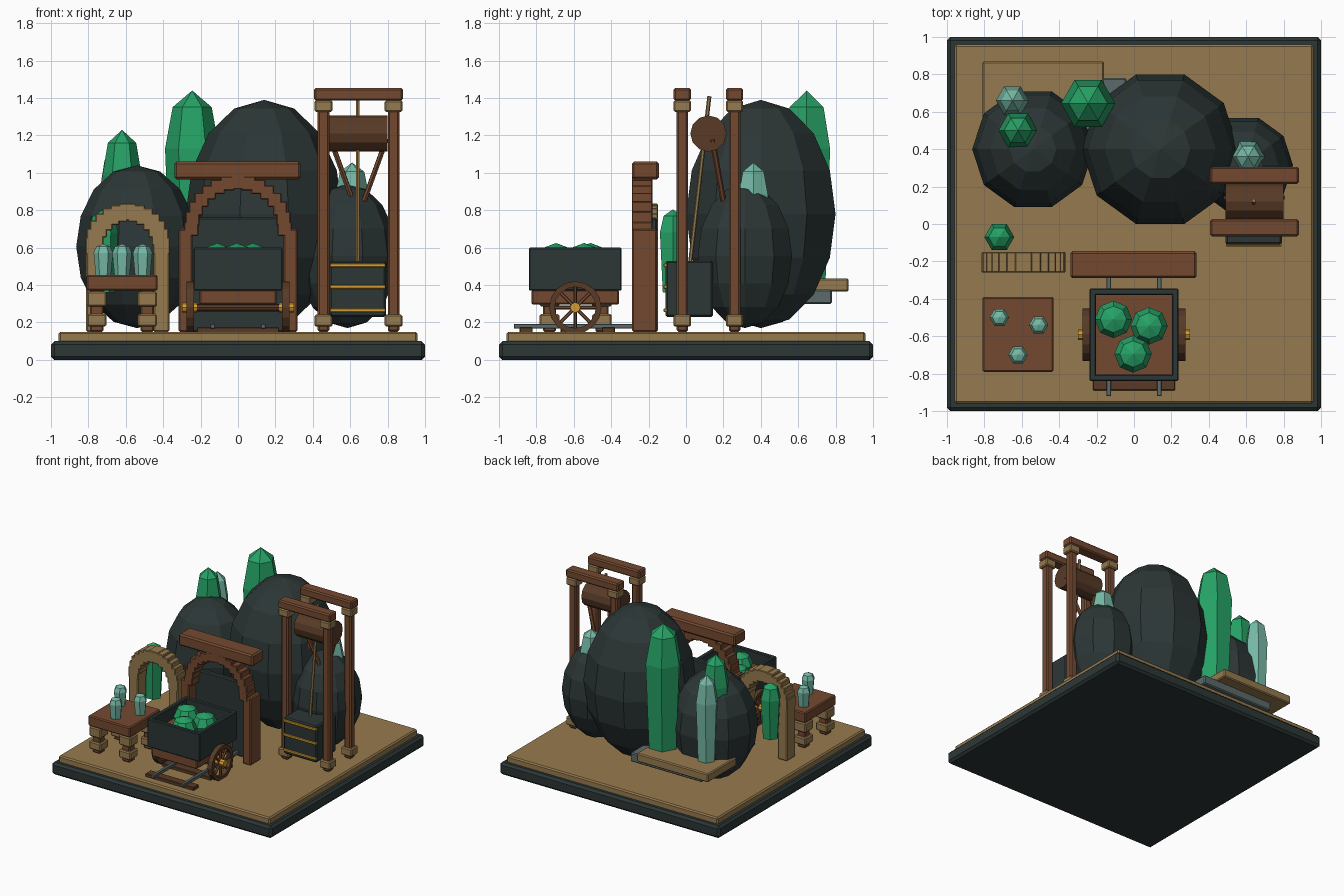
import bpy, bmesh, math
from mathutils import Vector

cube = bpy.data.objects.get("Cube")
if cube:
    bpy.data.objects.remove(cube, do_unlink=True)


def material(name, r, g, b):
    lin = [((c / 255 + 0.055) / 1.055) ** 2.4 for c in (r, g, b)] + [1]
    m = bpy.data.materials.new(name)
    m.use_nodes = True
    m.diffuse_color = lin
    m.node_tree.nodes["Principled BSDF"].inputs["Base Color"].default_value = lin
    return m


SAND = material("sandstone", 150, 122, 78)
WOOD = material("wood", 116, 73, 48)
DARKWOOD = material("dark wood", 88, 58, 38)
STONE = material("dark stone", 44, 54, 54)
GREEN = material("green crystal", 38, 162, 102)
PALE = material("pale crystal", 118, 186, 166)
GOLD = material("gold", 214, 156, 46)
STEEL = material("steel", 92, 106, 106)


def finish(name, bm, mat, bevel=0):
    bmesh.ops.recalc_face_normals(bm, faces=bm.faces)
    me = bpy.data.meshes.new(name)
    bm.to_mesh(me)
    bm.free()
    me.materials.append(mat)
    ob = bpy.data.objects.new(name, me)
    bpy.context.collection.objects.link(ob)
    if bevel:
        mod = ob.modifiers.new("Bevel", 'BEVEL')
        mod.width, mod.segments = bevel, 1
    return ob


def box(name, mat, x, y, z, bevel=0.008):
    bm = bmesh.new()
    bmesh.ops.create_cube(bm, size=1)
    for v in bm.verts:
        for i, (lo, hi) in enumerate((x, y, z)):
            v.co[i] = lo if v.co[i] < 0 else hi
    return finish(name, bm, mat, bevel)


def block(name, mat, c, size, bevel=0.008):
    return box(name, mat, *[(p - s / 2, p + s / 2) for p, s in zip(c, size)], bevel)


def lathe(name, mat, x, y, profile, n):
    """Spin (radius, height) points about a vertical axis."""
    bm = bmesh.new()
    rings = []
    for r, z in profile:
        if r < 1e-4:
            rings.append([bm.verts.new((x, y, z))] * n)
        else:
            rings.append([bm.verts.new((x + r * math.cos(math.tau * k / n),
                                        y + r * math.sin(math.tau * k / n), z)) for k in range(n)])
    for a, b in zip(rings, rings[1:]):
        for k in range(n):
            j = (k + 1) % n
            bm.faces.new(list(dict.fromkeys((a[k], a[j], b[j], b[k]))))
    for ring in (rings[0], rings[-1]):
        if ring[0] is not ring[1]:
            bm.faces.new(ring)
    return finish(name, bm, mat)


def ellipsoid(name, mat, x, y, z0, z1, r, n=10, rings=8):
    pts = []
    for i in range(rings + 1):
        a = math.pi * i / rings
        pts.append((r * math.sin(a), (z0 + z1) / 2 - (z1 - z0) / 2 * math.cos(a)))
    return lathe(name, mat, x, y, pts, n)


def crystal(name, mat, x, y, z0, z1, r):
    h = z1 - z0
    pts = [(0.78 * r, z0), (r, z0 + 0.72 * h), (0.72 * r, z0 + 0.92 * h), (0, z1)]
    return lathe(name, mat, x, y, pts, 6)


def rod(name, mat, a, b, r, n=8):
    a, b = Vector(a), Vector(b)
    bm = bmesh.new()
    bmesh.ops.create_cone(bm, cap_ends=True, segments=n, radius1=r, radius2=r, depth=(b - a).length)
    rot = (b - a).to_track_quat('Z', 'Y').to_matrix()
    for v in bm.verts:
        v.co = rot @ v.co + (a + b) / 2
    return finish(name, bm, mat)


def stepped_arch(name, mat, x, y, z, r, size, depth, count):
    """Upright blocks set along a half circle."""
    for k in range(count):
        a = math.pi * k / (count - 1)
        block(f"{name}_{k}", mat, (x + r * math.cos(a), y, z + r * math.sin(a)),
              (size, depth, size), 0.005)


# Ground
box("stone_base", STONE, (-1, 1), (-1, 1), (0, 0.1), 0.018)
box("sand_ground", SAND, (-0.96, 0.96), (-0.96, 0.96), (0.09, 0.15), 0.01)

# Boulders
ellipsoid("large_boulder", STONE, 0.14, 0.40, 0.17, 1.39, 0.42)
ellipsoid("left_boulder", STONE, -0.54, 0.40, 0.17, 1.04, 0.325)
ellipsoid("right_boulder", STONE, 0.585, 0.315, 0.17, 0.94, 0.265)

# Ledges behind the boulders
box("rear_plank", SAND, (-0.81, -0.16), (0.5, 0.87), (0.365, 0.435))
box("rear_stone_ledge", STEEL, (-0.69, -0.04), (0.5, 0.78), (0.30, 0.375))

# Crystals
crystal("tall_green_crystal", GREEN, -0.245, 0.645, 0.33, 1.44, 0.145)
crystal("left_green_crystal", GREEN, -0.62, 0.50, 0.36, 1.23, 0.105)
crystal("left_pale_crystal", PALE, -0.65, 0.66, 0.36, 1.13, 0.088)
crystal("arch_green_crystal", GREEN, -0.72, -0.07, 0.36, 0.805, 0.08)
crystal("right_pale_crystal", PALE, 0.61, 0.36, 0.45, 1.055, 0.09)

# Sandstone arch
for x in (-0.77, -0.41):
    box("stone_arch_pier", SAND, (x - 0.043, x + 0.043), (-0.26, -0.15), (0.15, 0.61))
stepped_arch("stone_arch_block", SAND, -0.59, -0.205, 0.61, 0.18, 0.09, 0.11, 13)

# Timber gate
for s in (-1, 1):
    block("gate_post", WOOD, (s * 0.28, -0.222, 0.425), (0.075, 0.135, 0.55))
stepped_arch("gate_arch_block", WOOD, 0, -0.235, 0.70, 0.25, 0.075, 0.11, 15)
box("gate_beam", WOOD, (-0.34, 0.335), (-0.29, -0.145), (0.965, 1.06), 0.012)
box("gate_back_panel", STONE, (-0.25, 0.25), (-0.20, -0.155), (0.15, 0.76))

# Display table
box("table_top", WOOD, (-0.81, -0.43), (-0.79, -0.39), (0.37, 0.455))
for x in (-0.755, -0.485):
    for y in (-0.73, -0.45):
        block("table_leg", WOOD, (x, y, 0.265), (0.07, 0.07, 0.23))
        block("table_leg_foot", SAND, (x, y, 0.212), (0.105, 0.105, 0.065))
        block("table_leg_cap", SAND, (x, y, 0.325), (0.105, 0.105, 0.08))
for x, y in ((-0.72, -0.50), (-0.51, -0.54), (-0.62, -0.70)):
    crystal("table_crystal", PALE, x, y, 0.45, 0.62, 0.052)

# Rails
for s in (-1, 1):
    block("rail", STEEL, (s * 0.135, -0.535, 0.18), (0.025, 0.77, 0.025), 0.003)
for y in (-0.855, -0.635, -0.415):
    block("rail_sleeper", DARKWOOD, (0, y, 0.16), (0.44, 0.07, 0.03), 0.004)

# Cart
cx, cy, w, d, t = 0, -0.592, 0.475, 0.495, 0.035
for s in (-1, 1):
    block("cart_side", STONE, (cx + s * (w - t) / 2, cy, 0.485), (t, d, 0.23), 0.006)
    block("cart_end", STONE, (cx, cy + s * (d - t) / 2, 0.485), (w, t, 0.23), 0.006)
block("cart_floor", WOOD, (cx, cy, 0.44), (w - t, d - t, 0.12), 0)
block("cart_frame", WOOD, (cx, cy, 0.335), (0.41, 0.47, 0.08))
for x, y in ((-0.11, -0.51), (0.08, -0.545), (-0.005, -0.695)):
    ellipsoid("cart_gem", GREEN, x, y, 0.44, 0.625, 0.1, 8, 4)
rod("cart_axle", DARKWOOD, (-0.25, cy, 0.28), (0.25, cy, 0.28), 0.02)


# Wheels
def wheel(side):
    bm = bmesh.new()
    n, loops = 16, []
    for k in range(n):
        a = math.tau * k / n
        loops.append([bm.verts.new((side * x, cy + r * math.cos(a), 0.28 + r * math.sin(a)))
                      for x, r in ((0.235, 0.11), (0.235, 0.14), (0.275, 0.14), (0.275, 0.11))])
    for k in range(n):
        a, b = loops[k], loops[(k + 1) % n]
        for i in range(4):
            bm.faces.new((a[i], a[(i + 1) % 4], b[(i + 1) % 4], b[i]))
    finish("wheel_rim", bm, DARKWOOD)
    for k in range(4):
        a = math.pi * k / 4
        v = Vector((0, math.cos(a), math.sin(a))) * 0.115
        c = Vector((side * 0.255, cy, 0.28))
        rod("wheel_spoke", WOOD, c - v, c + v, 0.01, 6)
    rod("wheel_hub", GOLD, (side * 0.22, cy, 0.28), (side * 0.30, cy, 0.28), 0.028)


wheel(-1)
wheel(1)

# Hoist frame
for y in (-0.02, 0.26):
    for x in (0.457, 0.832):
        block("hoist_post", WOOD, (x, y, 0.775), (0.062, 0.062, 1.25), 0.01)
        block("hoist_foot", SAND, (x, y, 0.21), (0.095, 0.092, 0.065))
        block("hoist_cap", SAND, (x, y, 1.357), (0.095, 0.092, 0.062))
    block("hoist_beam", WOOD, (0.644, y, 1.42), (0.475, 0.092, 0.068), 0.01)
rod("hoist_drum", DARKWOOD, (0.49, 0.12, 1.21), (0.80, 0.12, 1.21), 0.097, 12)
for s in (-1, 1):
    rod("hoist_brace", WOOD, (0.644 + s * 0.15, 0.14, 1.18), (0.644 + s * 0.03, 0.2, 0.85), 0.015, 6)
rod("hoist_rope", SAND, (0.64, 0.125, 1.41), (0.64, 0.02, 0.5), 0.011, 6)

# Hoist crate with gold bands
box("hoist_crate", STONE, (0.49, 0.79), (-0.11, 0.145), (0.23, 0.53), 0.01)
for z in (0.505, 0.39, 0.265):
    block("crate_band", GOLD, (0.64, -0.11, z), (0.298, 0.018, 0.02), 0.003)
